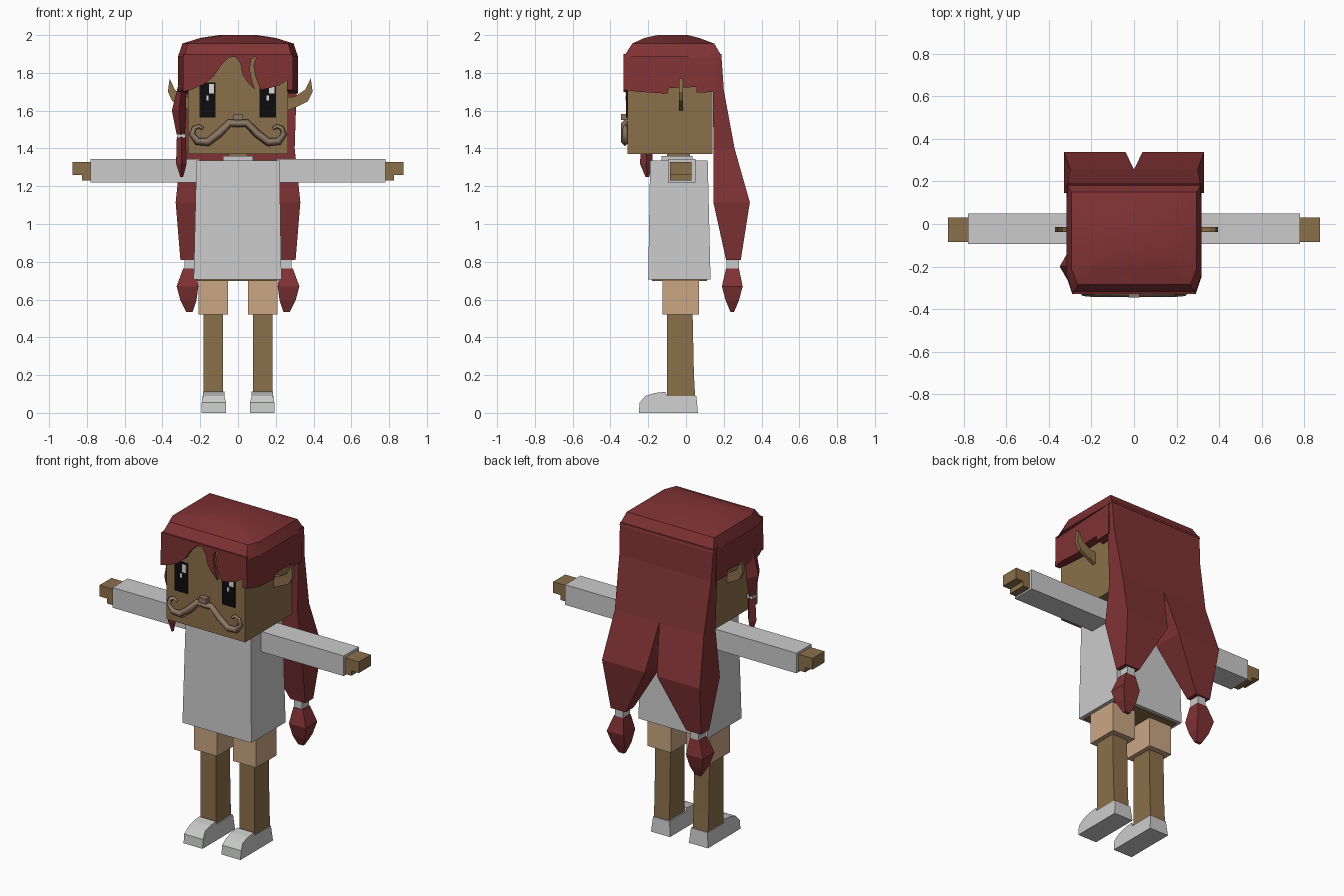
import bpy, bmesh, math

cube = bpy.data.objects.get("Cube")
if cube:
    bpy.data.objects.remove(cube, do_unlink=True)


def material(name, rgb):
    m = bpy.data.materials.new(name)
    m.use_nodes = True
    m.diffuse_color = (*rgb, 1)
    bsdf = next(n for n in m.node_tree.nodes if n.type == 'BSDF_PRINCIPLED')
    bsdf.inputs["Base Color"].default_value = (*rgb, 1)
    bsdf.inputs["Roughness"].default_value = 0.8
    return m


SKIN = material("brown skin", (.26, .16, .07))
HAIR = material("dark red hair", (.215, .032, .034))
CLOTH = material("pale grey cloth", (.59, .60, .59))
SHORTS = material("tan shorts", (.60, .39, .23))
TACHE = material("grey brown moustache", (.26, .18, .125))
BLACK = material("eye black", (.004, .004, .004))
WHITE = material("eye highlight", (.72, .72, .72))


def loft(name, rings, mat, smooth=False):
    """Skin a stack of equal-sized rings and close both ends."""
    bm = bmesh.new()
    vs = [[bm.verts.new(p) for p in r] for r in rings]
    n = len(vs[0])
    for a, b in zip(vs, vs[1:]):
        for i in range(n):
            j = (i + 1) % n
            bm.faces.new((a[i], a[j], b[j], b[i]))
    bm.faces.new(vs[0][::-1])
    bm.faces.new(vs[-1])
    bmesh.ops.recalc_face_normals(bm, faces=bm.faces)
    me = bpy.data.meshes.new(name)
    bm.to_mesh(me)
    bm.free()
    me.materials.append(mat)
    ob = bpy.data.objects.new(name, me)
    bpy.context.collection.objects.link(ob)
    if smooth:
        bpy.ops.object.select_all(action='DESELECT')
        ob.select_set(True)
        bpy.context.view_layer.objects.active = ob
        bpy.ops.object.shade_smooth_by_angle(angle=math.radians(28))
    return ob


def rect(z, x0, x1, y0, y1):
    return [(x0, y0, z), (x1, y0, z), (x1, y1, z), (x0, y1, z)]


def diamond(z, x, y, rx, ry):
    return [(x - rx, y, z), (x, y - ry, z), (x + rx, y, z), (x, y + ry, z)]


def box(name, x, y, z, mat):
    return loft(name, [rect(h, *x, *y) for h in z], mat)


def plate(name, outline, y0, y1, mat):
    """Extrude an x-z outline along y."""
    return loft(name, [[(x, y, z) for x, z in outline] for y in (y0, y1)], mat)


def flip(rings, s):
    return [[(x * s, y, z) for x, y, z in r] for r in rings]


# Torso, neck and head
loft("shirt", [rect(.705, -.235, .23, -.2, .13), rect(1.335, -.22, .22, -.19, .115)], CLOTH)
box("body_underside", (-.215, .21), (-.18, .11), (.699, .72), SKIN)
box("collar", (-.08, .08), (-.13, .035), (1.32, 1.36), CLOTH)
box("neck", (-.05, .05), (-.1, .02), (1.34, 1.39), SKIN)
box("head", (-.265, .265), (-.31, .14), (1.37, 1.9), SKIN)
box("nose", (-.025, .025), (-.345, -.3), (1.55, 1.582), TACHE)

# Limbs, built on both sides
shoe = [(-.25, 0), (-.245, .055), (-.215, .09), (-.165, .105), (-.11, .112),
        (-.1, .09), (.055, .09), (.063, 0)]
ear = [(.25, 1.67), (.3, 1.675), (.355, 1.71), (.385, 1.77), (.395, 1.7),
       (.37, 1.65), (.31, 1.62), (.25, 1.595)]
for side, s in (("left", 1), ("right", -1)):
    loft(side + "_sleeve", flip([rect(z, .2, .78, -.095, .05) for z in (1.22, 1.343)], s), CLOTH)
    loft(side + "_hand", flip([rect(z, .77, .875, -.085, .03) for z in (1.26, 1.328)], s), SKIN)
    loft(side + "_thumb", flip([rect(z, .77, .825, -.085, .03) for z in (1.23, 1.265)], s), SKIN)
    loft(side + "_shorts", flip([rect(z, .053, .21, -.125, .07) for z in (.52, .71)], s), SHORTS)
    loft(side + "_leg", flip([rect(.06, .08, .183, -.1, .05), rect(.2, .08, .183, -.1, .042),
                              rect(.53, .08, .183, -.1, .035)], s), SKIN)
    # shoe narrows a little above the sole
    rings = [[(.128 + e * (.064 if z < .06 else .056), y, z) for y, z in shoe] for e in (-1, 1)]
    loft(side + "_shoe", flip(rings, s), CLOTH)
    k = 1 if s > 0 else .94
    plate(side + "_ear", [(x * s * k, z) for x, z in ear], -.038, -.015, SKIN)

# Eyes as thin plates, highlights offset the same way in both
for side, cx in (("left", .157), ("right", -.162)):
    box(side + "_eye", (cx - .043, cx + .043), (-.317, -.308), (1.565, 1.748), BLACK)
    box(side + "_highlight", (cx + .008, cx + .036), (-.32, -.316), (1.69, 1.74), WHITE)
    box(side + "_small_highlight", (cx - .006, cx + .007), (-.32, -.316), (1.655, 1.68), WHITE)

# Curled moustache, one tapered curve per side
curl = [(0, 1.532, 1), (.045, 1.535, 1.05), (.1, 1.48, 1.1), (.16, 1.433, 1.1), (.215, 1.437, 1),
        (.243, 1.475, .8), (.232, 1.508, .65), (.205, 1.518, .55), (.185, 1.505, .4)]
for side, s in (("left", 1), ("right", -1)):
    cu = bpy.data.curves.new(side + "_moustache", 'CURVE')
    cu.dimensions = '3D'
    cu.bevel_depth = .02
    cu.bevel_resolution = 0
    cu.use_fill_caps = True
    sp = cu.splines.new('POLY')
    sp.points.add(len(curl) - 1)
    for p, (x, z, r) in zip(sp.points, curl):
        p.co = (x * s, -.322, z, 1)
        p.radius = r
    cu.materials.append(TACHE)
    bpy.context.collection.objects.link(bpy.data.objects.new(side + "_moustache", cu))


# Hair cap: domed stack with chamfered front corners
def cap_ring(z, x, y0, y1):
    c = (y1 - y0) * .17
    return [(-x + .03, y0, z), (x - .03, y0, z), (x, y0 + c, z), (x, y1, z), (-x, y1, z), (-x, y0 + c, z)]


loft("hair_cap", [cap_ring(1.885, .317, -.33, .19), cap_ring(1.955, .295, -.285, .15),
                  cap_ring(1.985, .2, -.22, .07), cap_ring(2.0, .1, -.15, .01)], HAIR, True)

# Jagged fringe with a parting and a narrow slit
fringe = [(-.288, 1.9), (-.292, 1.70), (-.25, 1.71), (-.18, 1.74), (-.13, 1.78), (-.09, 1.84),
          (-.05, 1.88), (-.015, 1.888), (.012, 1.85), (.025, 1.79), (.05, 1.75), (.09, 1.71),
          (.072, 1.77), (.062, 1.82), (.07, 1.87), (.1, 1.895), (.082, 1.84), (.092, 1.78),
          (.12, 1.71), (.17, 1.72), (.22, 1.735), (.265, 1.765), (.292, 1.71), (.288, 1.9)]
plate("fringe", fringe, -.33, -.308, HAIR)

# Side hair with stepped hem
hem = [(-.33, 1.89), (-.33, 1.71), (-.25, 1.7), (-.1, 1.69), (-.09, 1.72), (.055, 1.725),
       (.055, 1.695), (.16, 1.7), (.16, 1.89)]
for side, s in (("left", 1), ("right", -1)):
    rings = [[(.26, y, z) for y, z in hem], [(.29 if y < -.3 else .317, y, z) for y, z in hem]]
    loft(side + "_side_hair", flip(rings, s), HAIR)

    # Long back hair parting into two tied tails
    tail = [rect(1.9, 0, .315, .13, .187), rect(1.71, 0, .31, .143, .2),
            rect(1.4, 0, .3, .145, .257), rect(1.115, .04, .33, .145, .338),
            rect(.81, .205, .305, .212, .29)]
    loft(side + "_back_hair", flip(tail, s), HAIR)
    loft(side + "_tail_band", flip([rect(z, .228, .282, .215, .28) for z in (.76, .815)], s), CLOTH)
    tuft = [rect(.765, .225, .29, .212, .28), rect(.67, .21, .325, .19, .3),
            rect(.595, .22, .305, .21, .28), rect(.535, .24, .275, .235, .255)]
    loft(side + "_tail_tuft", flip(tuft, s), HAIR)

# Small tied lock in front of the right ear
loft("front_lock", [diamond(1.74, -.295, -.2, .02, .05), diamond(1.6, -.312, -.2, .038, .065),
                    diamond(1.475, -.303, -.205, .022, .03)], HAIR)
box("front_lock_band", (-.32, -.278), (-.225, -.185), (1.455, 1.477), CLOTH)
loft("front_lock_tip", [diamond(1.46, -.3, -.205, .024, .028), diamond(1.32, -.3, -.21, .028, .034),
                        diamond(1.25, -.298, -.205, .008, .01)], HAIR)
